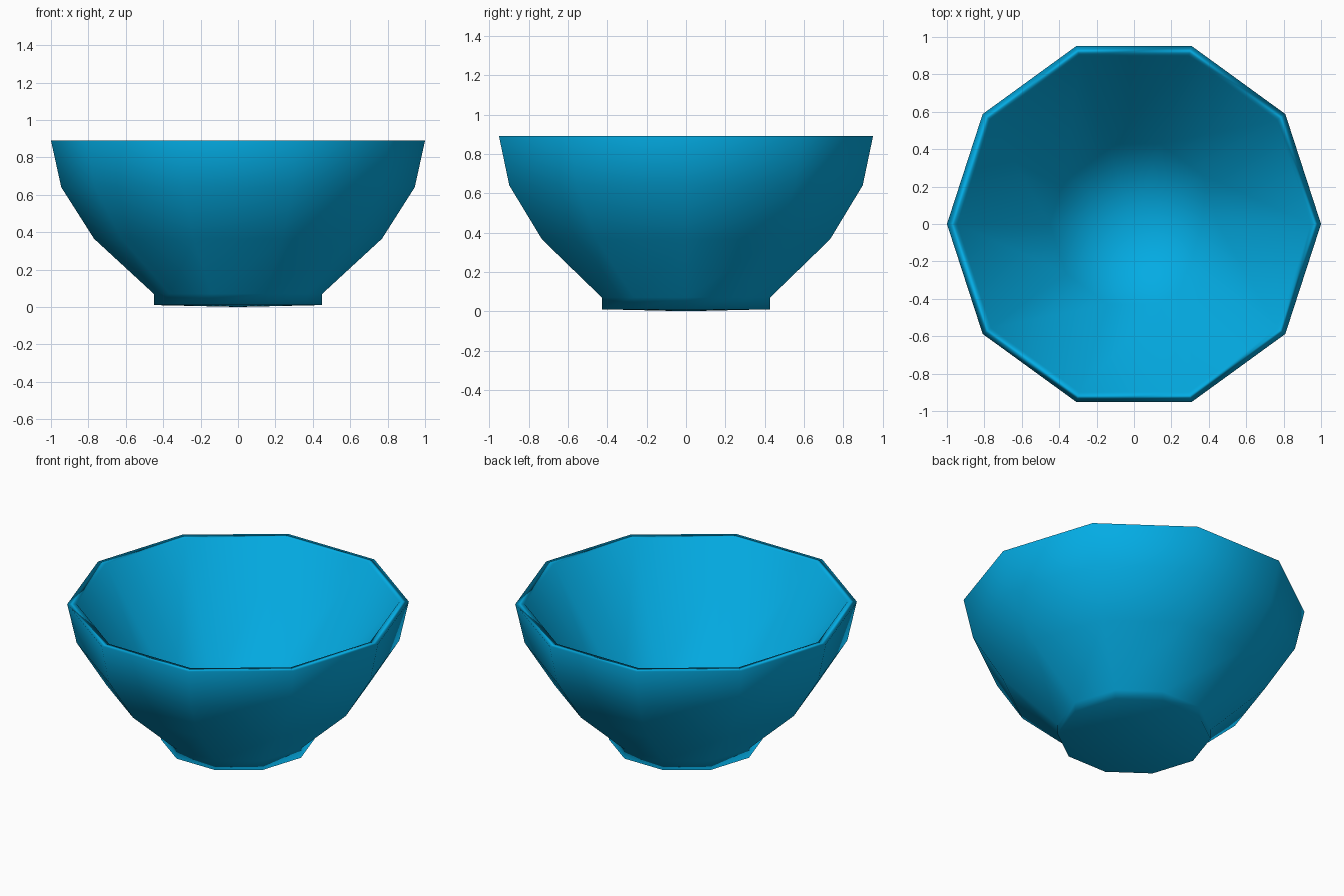
import bpy
import bmesh
from math import cos, sin, tau

cube = bpy.data.objects.get("Cube")
if cube:
    bpy.data.objects.remove(cube, do_unlink=True)

SIDES = 10

# Glaze colour
glaze = bpy.data.materials.new("blue_glaze")
glaze.use_nodes = True
colour = (0.001, 0.41, 0.77, 1.0)
glaze.diffuse_color = colour
glaze.node_tree.nodes["Principled BSDF"].inputs["Base Color"].default_value = colour

# Closed wall profile (radius, height): underside, foot, outer wall, rim, straight inner wall, floor
profile = [
    (0.0, 0.0), (0.45, 0.01), (0.45, 0.07),
    (0.77, 0.365), (0.945, 0.64), (1.0, 0.89),
    (0.945, 0.89), (0.45, 0.16), (0.0, 0.15),
]


def lathe(name, points, sides, material):
    """Revolve a profile that starts and ends on the axis."""
    bm = bmesh.new()
    bottom = bm.verts.new((0, 0, points[0][1]))
    top = bm.verts.new((0, 0, points[-1][1]))
    rings = [
        [bm.verts.new((r * cos(tau * i / sides), r * sin(tau * i / sides), z))
         for i in range(sides)]
        for r, z in points[1:-1]
    ]
    for i in range(sides):
        j = (i + 1) % sides
        bm.faces.new((bottom, rings[0][j], rings[0][i]))
        for low, high in zip(rings, rings[1:]):
            bm.faces.new((low[i], low[j], high[j], high[i]))
        bm.faces.new((rings[-1][i], rings[-1][j], top))
    bmesh.ops.recalc_face_normals(bm, faces=bm.faces)
    for face in bm.faces:
        face.smooth = True
    mesh = bpy.data.meshes.new(name)
    bm.to_mesh(mesh)
    bm.free()
    mesh.materials.append(material)
    obj = bpy.data.objects.new(name, mesh)
    bpy.context.collection.objects.link(obj)
    return obj


# Footed bowl, with large faces leading the smooth shading
bowl = lathe("bowl", profile, SIDES, glaze)
shading = bowl.modifiers.new("area_shading", "WEIGHTED_NORMAL")
shading.mode = "FACE_AREA"
